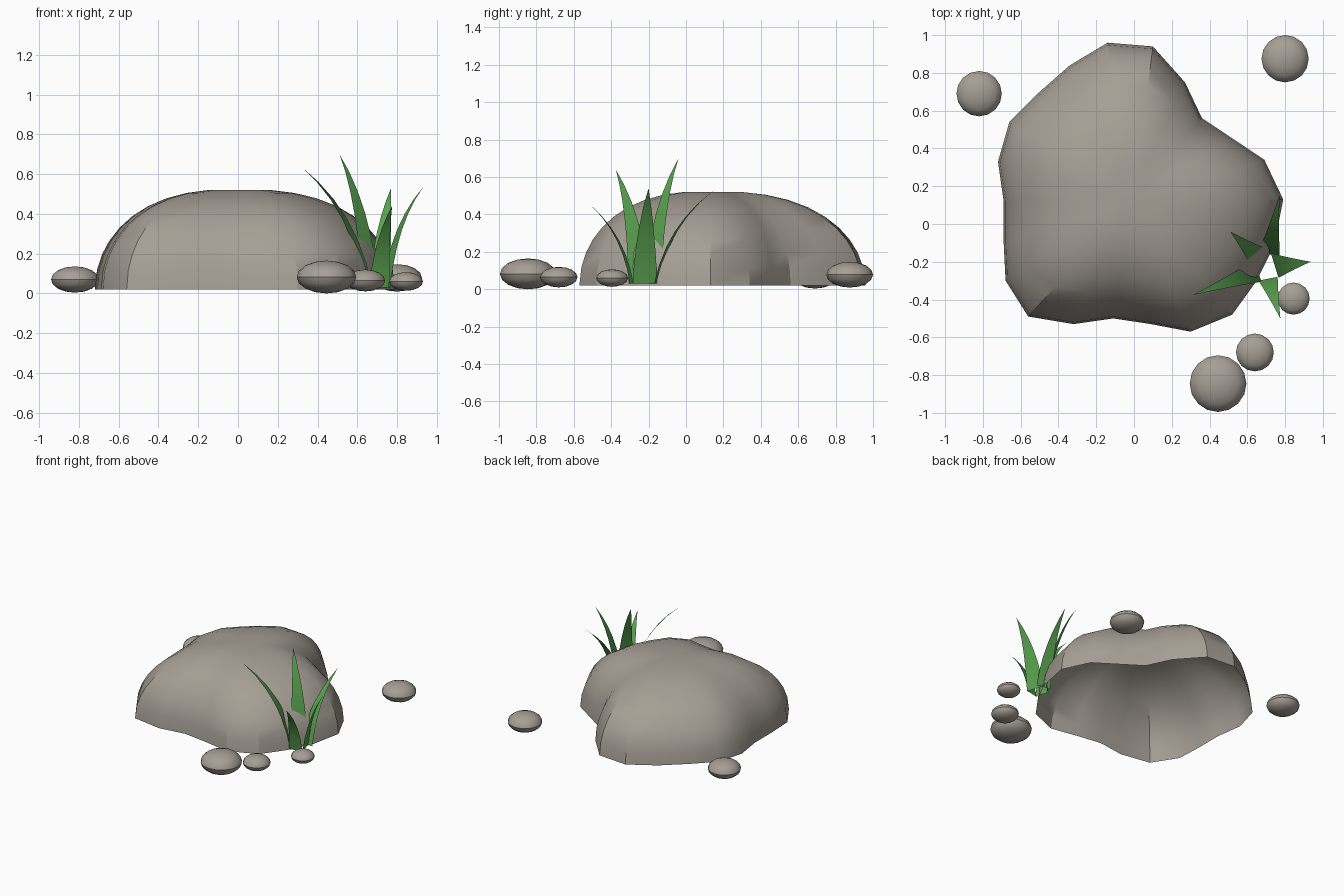
import bpy
import bmesh
from math import radians
from mathutils import Vector

if "Cube" in bpy.data.objects:
    bpy.data.objects.remove(bpy.data.objects["Cube"], do_unlink=True)


def material(name, rgb):
    mat = bpy.data.materials.new(name)
    mat.use_nodes = True
    colour = (*rgb, 1.0)
    mat.diffuse_color = colour
    mat.node_tree.nodes["Principled BSDF"].inputs["Base Color"].default_value = colour
    return mat


stone = material("warm grey stone", (0.38, 0.345, 0.30))
green = material("grass green", (0.10, 0.36, 0.08))


def finish(bm, name, mat, angle):
    mesh = bpy.data.meshes.new(name)
    bm.to_mesh(mesh)
    bm.free()
    mesh.materials.append(mat)
    obj = bpy.data.objects.new(name, mesh)
    bpy.context.collection.objects.link(obj)
    bpy.ops.object.select_all(action="DESELECT")
    obj.select_set(True)
    bpy.context.view_layer.objects.active = obj
    bpy.ops.object.shade_smooth_by_angle(angle=radians(angle))
    return obj


# Boulder: hollow dome, the ground outline shrunk ring by ring towards its top
outline = [(0.79, 0.13), (0.69, 0.34), (0.51, 0.46), (0.36, 0.56), (0.27, 0.75),
           (0.10, 0.94), (-0.14, 0.96), (-0.34, 0.84), (-0.51, 0.69), (-0.66, 0.54),
           (-0.72, 0.33), (-0.69, 0.12), (-0.69, -0.10), (-0.68, -0.30), (-0.56, -0.49),
           (-0.32, -0.53), (-0.11, -0.50), (0.09, -0.53), (0.30, -0.57), (0.52, -0.48),
           (0.65, -0.30), (0.74, -0.12)]
middle = Vector((0, 0.13))
base_z, rise = 0.02, 0.505

bm = bmesh.new()
rings = []
for s in (1, 0.985, 0.95, 0.9, 0.83, 0.74, 0.63, 0.5, 0.36, 0.2):
    z = base_z + rise * (1 - s ** 2.5) ** 0.5
    rings.append([bm.verts.new((*(middle + (Vector(p) - middle) * s), z)) for p in outline])
count = len(outline)
for low, high in zip(rings, rings[1:]):
    for i in range(count):
        j = (i + 1) % count
        bm.faces.new((low[i], low[j], high[j], high[i]))
peak = bm.verts.new((*middle, base_z + rise - 0.005))
for i in range(count):
    bm.faces.new((rings[-1][i], rings[-1][(i + 1) % count], peak))
finish(bm, "boulder", stone, 30)

# Pebbles: flattened balls around the boulder (x, y, z, radius)
pebbles = [(0.80, 0.875, 0.078, 0.125), (-0.82, 0.69, 0.07, 0.12),
           (0.845, -0.395, 0.06, 0.085), (0.64, -0.68, 0.065, 0.10),
           (0.445, -0.845, 0.0825, 0.15)]
for n, (x, y, z, r) in enumerate(pebbles, 1):
    bm = bmesh.new()
    bmesh.ops.create_uvsphere(bm, u_segments=16, v_segments=8, radius=r)
    bmesh.ops.scale(bm, vec=(1, 1, 0.55), verts=bm.verts)
    bmesh.ops.translate(bm, vec=(x, y, z), verts=bm.verts)
    finish(bm, f"pebble_{n}", stone, 35)


# Grass: thin blades that bend outwards and taper to a point
def blade(name, root, half, tip, steps=6):
    root, half, tip = Vector((*root, 0.03)), Vector((*half, 0)), Vector(tip)
    bend = root + (tip - root) * 0.2
    bend.z = tip.z * 0.65
    bm = bmesh.new()
    previous = None
    for i in range(steps):
        t = i / steps
        centre = root * (1 - t) ** 2 + bend * 2 * t * (1 - t) + tip * t * t
        wide = half * (1 - t ** 1.4)
        pair = [bm.verts.new(centre - wide), bm.verts.new(centre + wide)]
        if previous:
            bm.faces.new((previous[0], previous[1], pair[1], pair[0]))
        previous = pair
    bm.faces.new((previous[0], previous[1], bm.verts.new(tip)))
    finish(bm, name, green, 30)


blade("grass_blade_right", (0.655, -0.25), (0.02, -0.055), (0.315, -0.375, 0.64))
blade("grass_blade_tall", (0.665, -0.18), (0.043, 0.045), (0.51, -0.04, 0.70))
blade("grass_blade_back", (0.715, -0.16), (0.055, -0.01), (0.77, 0.15, 0.53))
blade("grass_blade_left", (0.745, -0.22), (0.02, -0.065), (0.935, -0.20, 0.54))
blade("grass_blade_front", (0.71, -0.29), (0.05, 0.01), (0.775, -0.50, 0.44))
